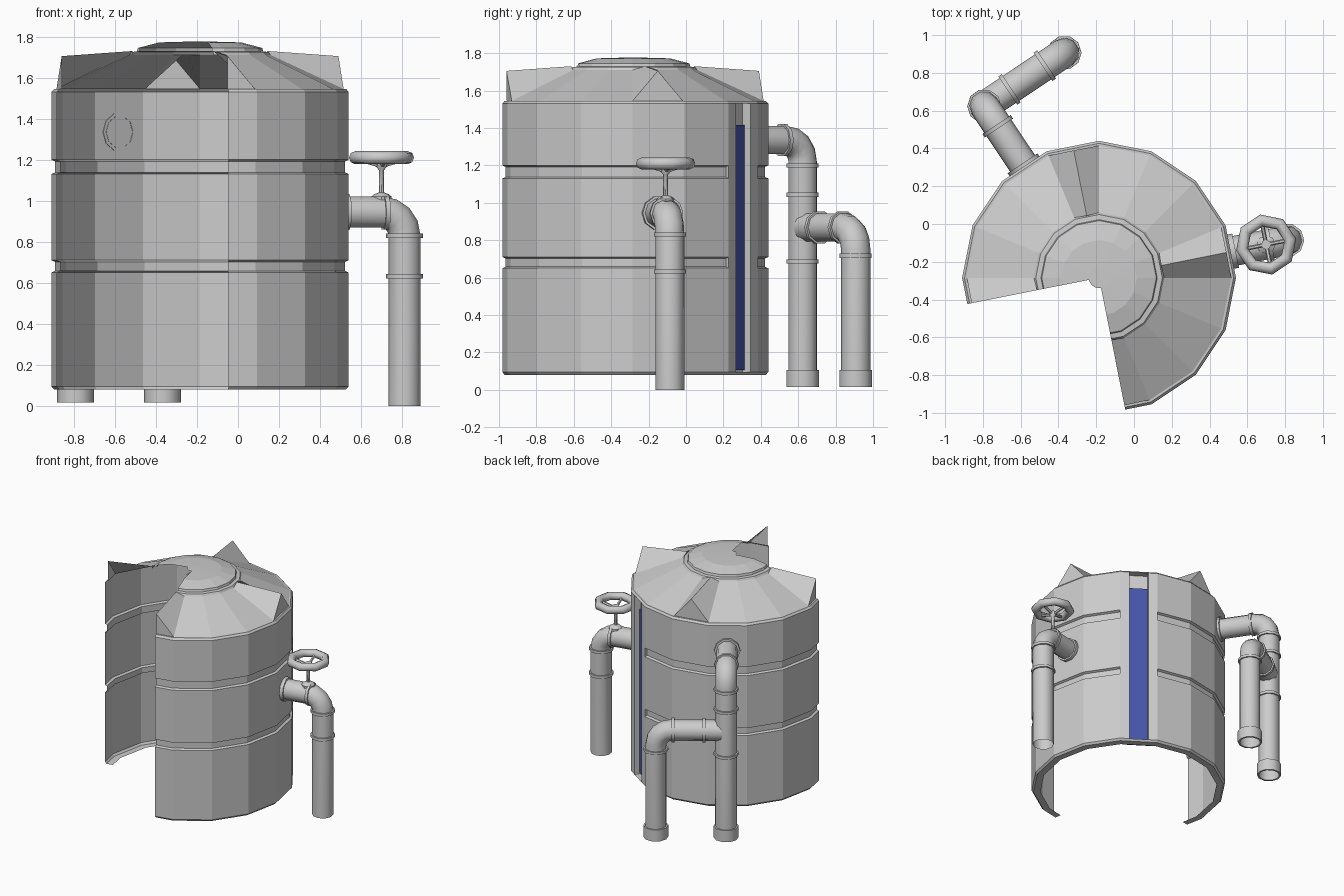
import bpy, bmesh
from math import sin, cos, pi, radians
from mathutils import Vector

if "Cube" in bpy.data.objects:
    bpy.data.objects.remove(bpy.data.objects["Cube"])

CX, CY = -0.185, -0.285
K = cos(radians(11.25))          # mid-face radius factor of the 16-sided tank


def pol(a, r, z):
    return Vector((CX + r * cos(radians(a)), CY + r * sin(radians(a)), z))


def on_tank(a, r, z):
    # cut edges fall in the middle of a facet
    return pol(a, r * K if a % 22.5 else r, z)


def face(bm, pts):
    bm.faces.new([bm.verts.new(p) for p in pts])


def finish(bm, name, smooth=None, color=None):
    bmesh.ops.remove_doubles(bm, verts=bm.verts, dist=0.0005)
    bmesh.ops.recalc_face_normals(bm, faces=bm.faces)
    me = bpy.data.meshes.new(name)
    bm.to_mesh(me)
    bm.free()
    ob = bpy.data.objects.new(name, me)
    bpy.context.collection.objects.link(ob)
    if color:
        mat = bpy.data.materials.new(name + "_colour")
        mat.diffuse_color = color
        mat.use_nodes = True
        mat.node_tree.nodes["Principled BSDF"].inputs["Base Color"].default_value = mat.diffuse_color
        me.materials.append(mat)
    if smooth:
        bpy.ops.object.select_all(action='DESELECT')
        ob.select_set(True)
        bpy.context.view_layer.objects.active = ob
        bpy.ops.object.shade_smooth_by_angle(angle=radians(smooth))
    return ob


def revolve(bm, profile, angles):
    for a, b in zip(angles, angles[1:]):
        for (r0, z0), (r1, z1) in zip(profile, profile[1:]):
            face(bm, [on_tank(a, r0, z0), on_tank(b, r0, z0),
                      on_tank(b, r1, z1), on_tank(a, r1, z1)])


ANG = [-78.75] + [-67.5 + 22.5 * i for i in range(12)] + [191.25]

# Tank wall with two grooves, interrupted by the gauge facet
bm = bmesh.new()
wall = [(.725, .095), (.725, .65), (.707, .658), (.707, .702), (.725, .71),
        (.725, 1.13), (.707, 1.138), (.707, 1.192), (.725, 1.2), (.725, 1.53)]
revolve(bm, wall, [a for a in ANG if a <= 45])
revolve(bm, wall, [a for a in ANG if a >= 67.5])
for a in (45, 67.5):
    for i in (1, 5):
        face(bm, [pol(a, r, z) for r, z in wall[i:i + 4]])
revolve(bm, [(.66, .08), (.712, .08), (.725, .095)], ANG)
revolve(bm, [(.725, 1.53), (.712, 1.545), (.7, 1.545)], ANG)

# Gauge facet with its vertical slot
GA = 56.25
gn = Vector((cos(radians(GA)), sin(radians(GA)), 0))
gt = Vector((-gn.y, gn.x, 0))


def gauge(d, w, z):
    return Vector((CX, CY, z)) + gn * d + gt * w


out, deep, hw, edge = .725 * K, .66, .071, .725 * sin(radians(11.25))
plan = [(out, -edge), (out, -hw), (deep, -hw), (deep, hw), (out, hw), (out, edge)]
for p, q in zip(plan, plan[1:]):
    face(bm, [gauge(*p, .095), gauge(*q, .095), gauge(*q, 1.53), gauge(*p, 1.53)])
for z in (.095, 1.53):
    face(bm, [gauge(*p, z) for p in plan[1:5]])
finish(bm, "tank_wall")

# Roof: sloped facets, with hollow peaked ribs every quarter turn
bm = bmesh.new()
RO, RI = (.7, 1.545), (.345, 1.71)
for a, b in zip(ANG, ANG[1:]):
    if a not in (-78.75, 0, 90, 180):
        revolve(bm, [RO, RI], [a, b])
        continue
    mid = {-78.75: a, 180: b}.get(a, (a + b) / 2)
    top_o, top_i = pol(mid, .688, 1.705), pol(mid, .335, 1.73)
    base_o, base_i = on_tank(mid, *RO), on_tank(mid, *RI)
    for e in (a, b):
        if e != mid:
            o, i = pol(e, *RO), pol(e, *RI)
            face(bm, [o, top_o, top_i, i])
            face(bm, [o, base_o, top_o])
            face(bm, [i, base_i, top_i])
revolve(bm, [RI, (.335, 1.725), (.308, 1.728)], ANG)
finish(bm, "tank_roof")

# Lid with whole centre disc
bm = bmesh.new()
revolve(bm, [(.308, 1.728), (.303, 1.745), (.2, 1.772), (.055, 1.776)], ANG)
face(bm, [pol(22.5 * i, .055, 1.776) for i in range(16)])
finish(bm, "tank_lid")

# Blue level gauge behind the slot
bm = bmesh.new()
g = [(.672, -.11), (.672, .11), (.60, .11), (.60, -.11)]
for p, q in zip(g, g[1:] + g[:1]):
    face(bm, [gauge(*p, .105), gauge(*q, .105), gauge(*q, 1.415), gauge(*p, 1.415)])
for z in (.105, 1.415):
    face(bm, [gauge(*p, z) for p in g])
finish(bm, "level_gauge", color=(.06, .09, .40, 1))


# Pipework helpers: loft rings of (centre, tangent, radius)
def loft(bm, rings, n=10, cap=False):
    loops = []
    side = None
    for c, t, r in rings:
        t = t.normalized()
        if side is None or abs(side.dot(t)) > .3:
            side = t.cross(Vector((0, 0, 1)))
            side = side.normalized() if side.length > .1 else Vector((1, 0, 0))
        u = t.cross(side).normalized()
        loops.append([bm.verts.new(c + (side * cos(2 * pi * i / n) + u * sin(2 * pi * i / n)) * r)
                      for i in range(n)])
    for p, q in zip(loops, loops[1:]):
        for i in range(n):
            bm.faces.new([p[i], p[(i + 1) % n], q[(i + 1) % n], q[i]])
    if cap:
        bm.faces.new(loops[0])
        bm.faces.new(loops[-1])


DOWN = Vector((0, 0, -1))


def collar(bm, c, axis, r=.09, w=.022, core=.077):
    a = axis.normalized()
    h = a * w / 2
    loft(bm, [(c - h, a, core), (c - h, a, r), (c + h, a, r), (c + h, a, core)])


def elbow_pipe(bm, start, corner, z_end, r=.079, bend=.115):
    # horizontal run, quarter bend, then straight down
    d = (corner - start).normalized()
    rings = [(start, d, r)]
    centre = corner - d * bend + DOWN * bend
    for i in range(5):
        s = i * pi / 8
        rings.append((centre + d * bend * sin(s) - DOWN * bend * cos(s),
                      d * cos(s) + DOWN * sin(s), r))
    rings.append((Vector((corner.x, corner.y, z_end)), DOWN, r))
    loft(bm, rings)


def at_z(p, z):
    return Vector((p.x, p.y, z))


# Inlet downpipe with a tee branch to a second downpipe
bm = bmesh.new()
A = 123.75
d1 = Vector((cos(radians(A)), sin(radians(A)), 0))
d2 = Vector((d1.y, -d1.x, 0))
c1 = pol(A, 1.093, 1.335)
elbow_pipe(bm, pol(A, .705, 1.335), c1, .015)
collar(bm, pol(A, .718, 1.335), d1, .095)
collar(bm, pol(A, .965, 1.335), d1)
for z in (1.2, 1.043, .685):
    collar(bm, at_z(c1, z), DOWN)
finish(bm, "inlet_pipe", 40)

bm = bmesh.new()
tee = at_z(c1, .868)
c2 = tee + d2 * .51
elbow_pipe(bm, tee + d2 * .03, c2, .015)
collar(bm, tee + d2 * .16, d2)
collar(bm, tee + d2 * .385, d2)
collar(bm, at_z(c2, .717), DOWN)
finish(bm, "branch_pipe", 40)

for name, c in (("inlet_foot", c1), ("branch_foot", c2)):
    bm = bmesh.new()
    collar(bm, at_z(c, .061), DOWN, .091, .092)
    finish(bm, name, 40)

# Outlet pipe with valve
bm = bmesh.new()
B = 11.25
d3 = Vector((cos(radians(B)), sin(radians(B)), 0))
c3 = pol(B, 1.016, .945)
elbow_pipe(bm, pol(B, .705, .945), c3, 0)
collar(bm, pol(B, .722, .945), d3, .092, .03)
collar(bm, pol(B, .92, .945), d3)
for z in (.83, .632):
    collar(bm, at_z(c3, z), DOWN)
finish(bm, "outlet_pipe", 40)

bm = bmesh.new()
hub = pol(B, .902, 0)
UP = -DOWN
loft(bm, [(at_z(hub, z), UP, r) for z, r in
          ((.99, .05), (1.02, .05), (1.032, .035), (1.04, .013), (1.15, .013),
           (1.165, .026), (1.19, .026))], 8, True)
finish(bm, "valve_stem", 40)

# Handwheel rim and spokes
bpy.ops.mesh.primitive_torus_add(major_segments=8, minor_segments=8, major_radius=.13,
                                 minor_radius=.032, location=at_z(hub, 1.21),
                                 rotation=(0, 0, radians(B)))
rim = bpy.context.object
rim.name = "handwheel_rim"
bpy.ops.object.shade_smooth_by_angle(angle=radians(50))
bm = bmesh.new()
for i in range(4):
    s = radians(B + 90 * i)
    v = Vector((cos(s), sin(s), 0))
    p, q = at_z(hub, 1.172) + v * .01, at_z(hub, 1.205) + v * .125
    loft(bm, [(p, q - p, .011), (q, q - p, .011)], 6, True)
finish(bm, "handwheel_spokes", 40)
